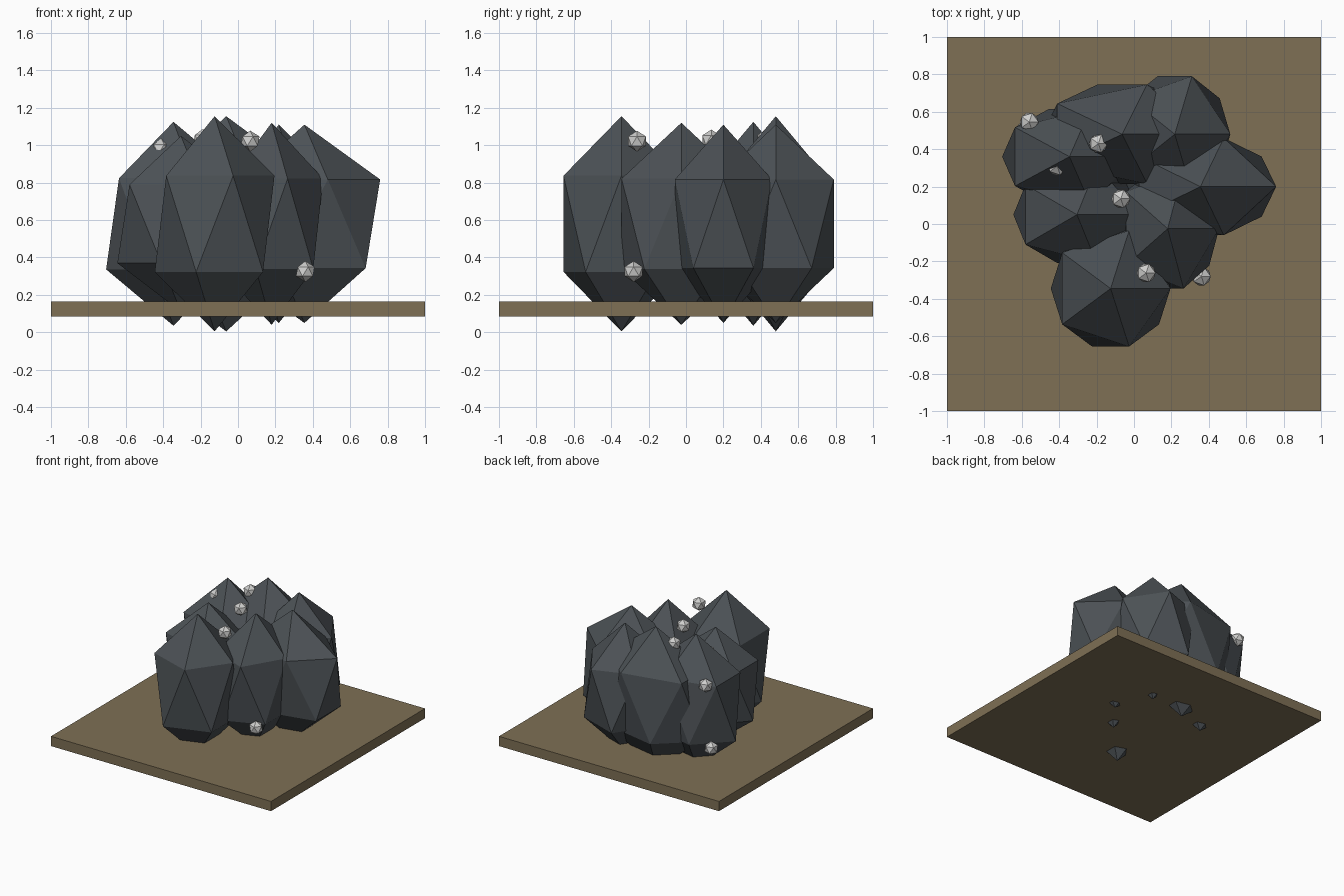
import bpy

if "Cube" in bpy.data.objects:
    bpy.data.objects.remove(bpy.data.objects["Cube"])


def material(name, rgb):
    m = bpy.data.materials.new(name)
    m.diffuse_color = (*rgb, 1)
    m.use_nodes = True
    m.node_tree.nodes["Principled BSDF"].inputs["Base Color"].default_value = m.diffuse_color
    return m


def icosahedron(name, loc, radii, mat):
    bpy.ops.mesh.primitive_ico_sphere_add(subdivisions=1, radius=1, location=loc)
    ob = bpy.context.object
    ob.name = name
    ob.scale = radii
    bpy.ops.object.transform_apply(location=False, rotation=False, scale=True)
    ob.data.materials.append(mat)
    return ob


earth = material("earth brown", (0.21, 0.16, 0.09))
slate = material("slate grey", (0.072, 0.083, 0.092))
pale = material("pale grey", (0.62, 0.62, 0.61))

# Flat square ground slab
bpy.ops.mesh.primitive_cube_add(size=1, location=(0, 0, 0.125))
slab = bpy.context.object
slab.name = "ground_slab"
slab.scale = (2, 2, 0.08)
bpy.ops.object.transform_apply(location=False, rotation=False, scale=True)
slab.data.materials.append(earth)

# Tall boulders: centre x, y, ring radius in x and y, half height
RING = 0.8944
boulders = [
    (-0.125, -0.345, 0.32, 0.326, 0.575),
    (0.355, 0.20, 0.405, 0.273, 0.53),
    (0.218, 0.48, 0.297, 0.326, 0.53),
    (-0.063, 0.48, 0.43, 0.279, 0.575),
    (-0.345, 0.36, 0.36, 0.267, 0.545),
    (-0.305, 0.05, 0.34, 0.272, 0.47),
    (0.18, -0.025, 0.275, 0.336, 0.54),
]
for i, (x, y, rx, ry, h) in enumerate(boulders, 1):
    icosahedron(f"boulder_{i}", (x, y, 0.58), (rx / RING, ry / RING, h), slate)

# Small pale crystals stuck on the boulders
crystals = [
    (-0.07, 0.135, 1.028), (0.065, -0.262, 1.022), (0.36, -0.28, 0.325),
    (-0.19, 0.43, 1.03), (-0.56, 0.545, 0.827), (-0.41, 0.31, 0.98),
    (-0.58, 0.50, 0.30),
]
for i, loc in enumerate(crystals, 1):
    icosahedron(f"crystal_{i}", loc, (0.056,) * 3, pale)
